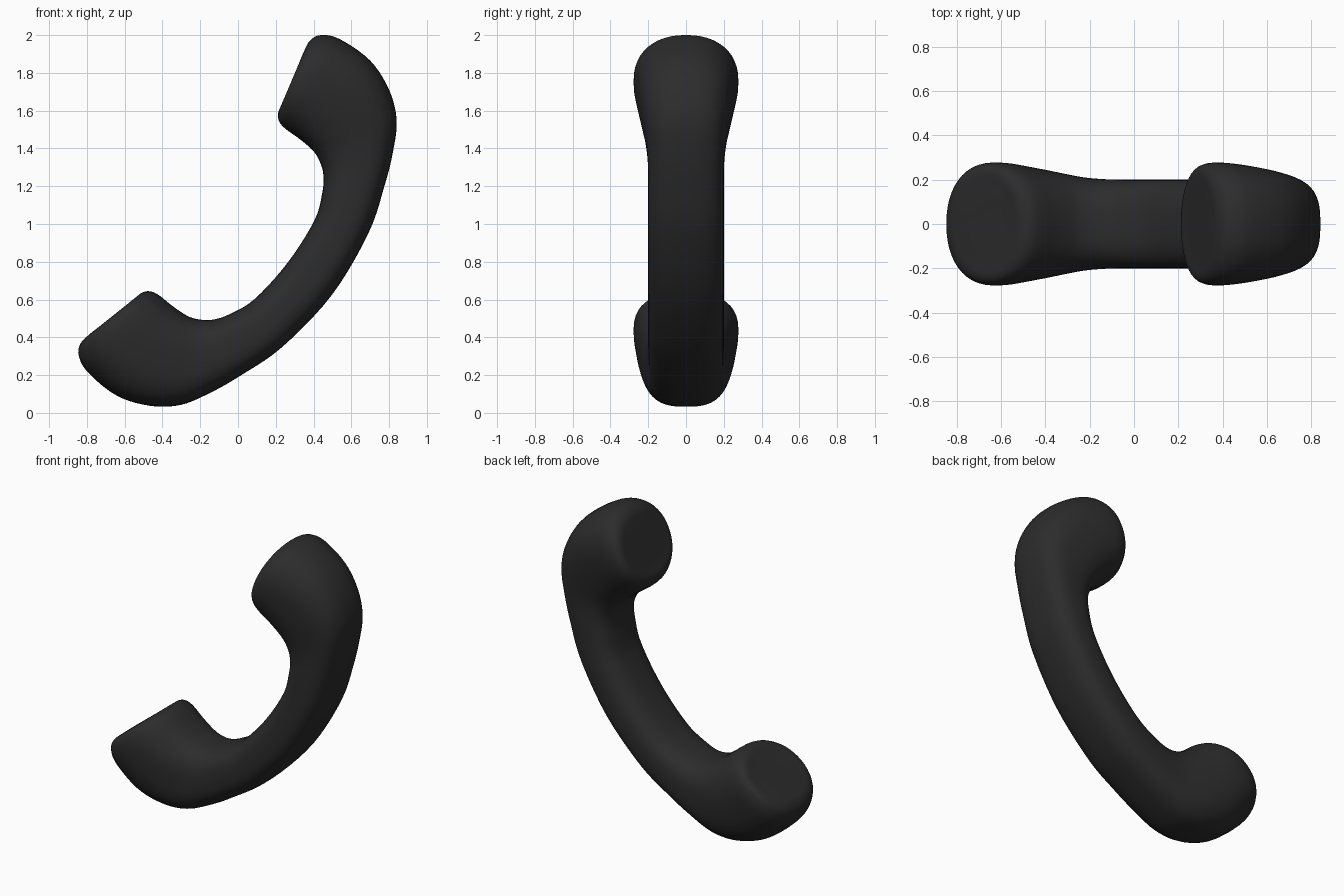
import bpy, bmesh, math
from mathutils import Vector

if "Cube" in bpy.data.objects:
    bpy.data.objects.remove(bpy.data.objects["Cube"])

# Mirror axis of the handset in the x-z plane (diagonal lean)
O, U = Vector((-0.165, 1.125)), Vector((0.604, 0.797)).normalized()
V = Vector((U.y, -U.x))

# Sections from earpiece face to middle of grip:
# outer x, outer z, inner x, inner z, half width, roundness exponent
half = [
    (0.345, 1.905, 0.236, 1.640, 0.170, 2.1),
    (0.380, 1.970, 0.213, 1.590, 0.240, 2.1),
    (0.440, 2.000, 0.217, 1.545, 0.270, 2.2),
    (0.540, 1.978, 0.250, 1.505, 0.277, 2.3),
    (0.700, 1.865, 0.330, 1.447, 0.258, 2.5),
    (0.800, 1.710, 0.400, 1.385, 0.234, 2.7),
    (0.840, 1.550, 0.435, 1.325, 0.213, 2.8),
    (0.820, 1.380, 0.452, 1.260, 0.202, 2.8),
    (0.775, 1.200, 0.447, 1.170, 0.200, 2.8),
    (0.690, 0.950, 0.405, 1.020, 0.200, 2.8),
]
a, b = O + V * 0.83, O + V * 0.54
middle = (a.x, a.y, b.x, b.y, 0.200, 2.8)


def reflect(s):
    pts = [Vector(s[0:2]), Vector(s[2:4])]
    pts = [p - 2 * (p - O).dot(U) * U for p in pts]
    return (*pts[0], *pts[1], s[4], s[5])


sections = half + [middle] + [reflect(s) for s in reversed(half)]


def smooth(rows, steps):
    """Catmull-Rom interpolation through the section rows."""
    rows = [Vector(r) for r in rows]
    out = []
    for i in range(len(rows) - 1):
        p1, p2 = rows[i], rows[i + 1]
        p0 = rows[i - 1] if i else p1 * 2 - p2
        p3 = rows[i + 2] if i + 2 < len(rows) else p2 * 2 - p1
        for k in range(steps):
            t = k / steps
            out.append(0.5 * (2 * p1 + (p2 - p0) * t
                              + (2 * p0 - 5 * p1 + 4 * p2 - p3) * t * t
                              + (3 * p1 - p0 - 3 * p2 + p3) * t ** 3))
    return out + [rows[-1]]


def power(c, n):
    return math.copysign(abs(c) ** (2 / n), c)


# Handset body: loft rounded sections, then close both flat faces
SEG = 48
bm = bmesh.new()
rings = []
for ax, az, bx, bz, w, n in smooth(sections, 5):
    A, B = Vector((ax, 0, az)), Vector((bx, 0, bz))
    mid, arm = (A + B) / 2, (A - B) / 2
    ring = []
    for j in range(SEG):
        t = math.tau * j / SEG
        p = mid + arm * power(math.cos(t), n)
        p.y = w * power(math.sin(t), n)
        ring.append(bm.verts.new(p))
    rings.append(ring)
for r, s in zip(rings, rings[1:]):
    for j in range(SEG):
        k = (j + 1) % SEG
        bm.faces.new((r[j], r[k], s[k], s[j]))
bm.faces.new(rings[0])
bm.faces.new(rings[-1])
bmesh.ops.recalc_face_normals(bm, faces=bm.faces)
for f in bm.faces:
    f.smooth = True

mesh = bpy.data.meshes.new("handset")
bm.to_mesh(mesh)
bm.free()
handset = bpy.data.objects.new("handset", mesh)
bpy.context.collection.objects.link(handset)

# Black plastic
mat = bpy.data.materials.new("black_plastic")
mat.diffuse_color = (0.025, 0.025, 0.025, 1)
mat.use_nodes = True
mat.node_tree.nodes["Principled BSDF"].inputs["Base Color"].default_value = mat.diffuse_color
mesh.materials.append(mat)
